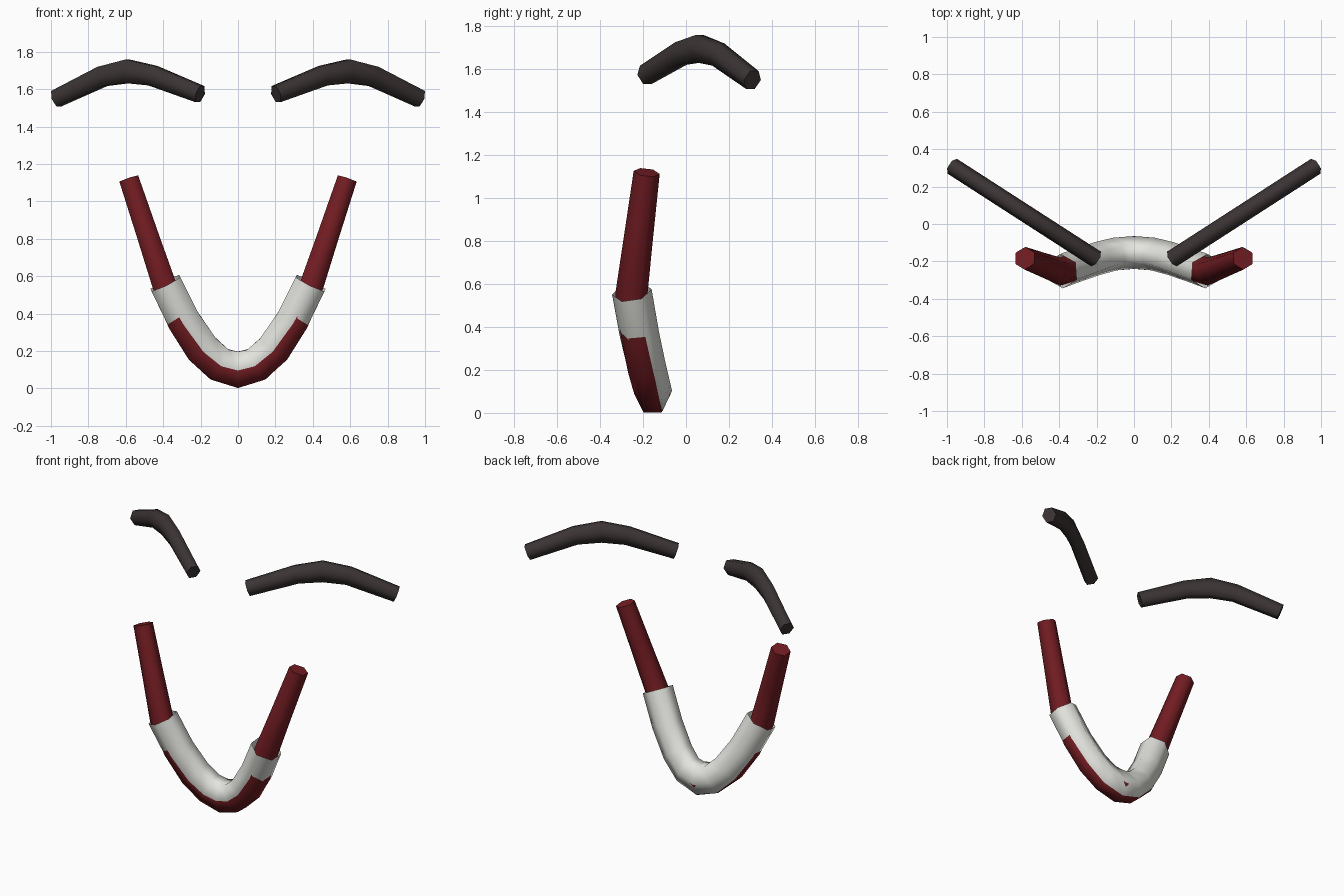
import bpy, bmesh, math
from mathutils import Vector

if "Cube" in bpy.data.objects:
    bpy.data.objects.remove(bpy.data.objects["Cube"])


def material(name, rgb):
    m = bpy.data.materials.new(name)
    m.diffuse_color = (*rgb, 1)
    m.use_nodes = True
    m.node_tree.nodes["Principled BSDF"].inputs["Base Color"].default_value = m.diffuse_color
    return m


def tube(name, stations, side, mat=None, caps=True):
    """Six-sided tube; stations are (x, y, z, radius in bend plane, radius across)."""
    bm = bmesh.new()
    pts = [Vector(s[:3]) for s in stations]
    rings = []
    for i, p in enumerate(pts):
        t = (pts[min(i + 1, len(pts) - 1)] - pts[max(i - 1, 0)]).normalized()
        n = t.cross(side).normalized()
        b = n.cross(t)
        rn, rb = stations[i][3:]
        ring = []
        for k in range(6):
            a = k * math.pi / 3
            ring.append(bm.verts.new(p + b * rb * math.cos(a)
                                     + n * rn * math.sin(a) / math.sin(math.pi / 3)))
        rings.append(ring)
    for r0, r1 in zip(rings, rings[1:]):
        for k in range(6):
            j = (k + 1) % 6
            bm.faces.new((r0[k], r0[j], r1[j], r1[k])).smooth = True
    if caps:
        # flat ends with crisp rims
        for ring in (rings[0], rings[-1]):
            f = bm.faces.new(ring)
            for e in f.edges:
                e.smooth = False
    bmesh.ops.recalc_face_normals(bm, faces=bm.faces)
    me = bpy.data.meshes.new(name)
    bm.to_mesh(me)
    bm.free()
    ob = bpy.data.objects.new(name, me)
    bpy.context.collection.objects.link(ob)
    if mat:
        me.materials.append(mat)
    return ob


def mirrored(half):
    """Half path ending on x = 0, continued on the other side."""
    return half + [(-s[0], *s[1:]) for s in half[-2::-1]]


red = material("dark_red", (0.17, 0.012, 0.016))
dark = material("dark_brown", (0.045, 0.034, 0.034))
white = material("off_white", (0.78, 0.78, 0.74))

# Long red U-shaped bar
tube("red_bar", mirrored([
    (0.583, -0.183, 1.119, 0.053, 0.061),
    (0.480, -0.222, 0.810, 0.058, 0.068),
    (0.395, -0.254, 0.555, 0.064, 0.075),
    (0.304, -0.224, 0.358, 0.074, 0.079),
    (0.202, -0.190, 0.204, 0.078, 0.082),
    (0.106, -0.166, 0.118, 0.080, 0.083),
    (0.000, -0.156, 0.086, 0.084, 0.084)]), Vector((0, 1, 0)), red)

# Open white sleeve around the lower part
tube("white_sleeve", mirrored([
    (0.388, -0.252, 0.563, 0.086, 0.093),
    (0.292, -0.217, 0.367, 0.087, 0.092),
    (0.190, -0.183, 0.216, 0.088, 0.090),
    (0.099, -0.160, 0.131, 0.090, 0.088),
    (0.000, -0.152, 0.103, 0.094, 0.087)]), Vector((0, 1, 0)), white, caps=False)

# Pair of arched bars above
for label, s in (("right", 1), ("left", -1)):
    path = []
    for x, z, rn in ((0.203, 1.573, 0.045), (0.455, 1.672, 0.054), (0.590, 1.695, 0.063),
                     (0.725, 1.668, 0.054), (0.972, 1.549, 0.045)):
        y = -0.187 + (x - 0.203) * 0.645
        path.append((s * x, y, z, rn, 0.047))
    tube("arched_bar_" + label, path, Vector((-s * 0.542, 0.84, 0)), dark)
